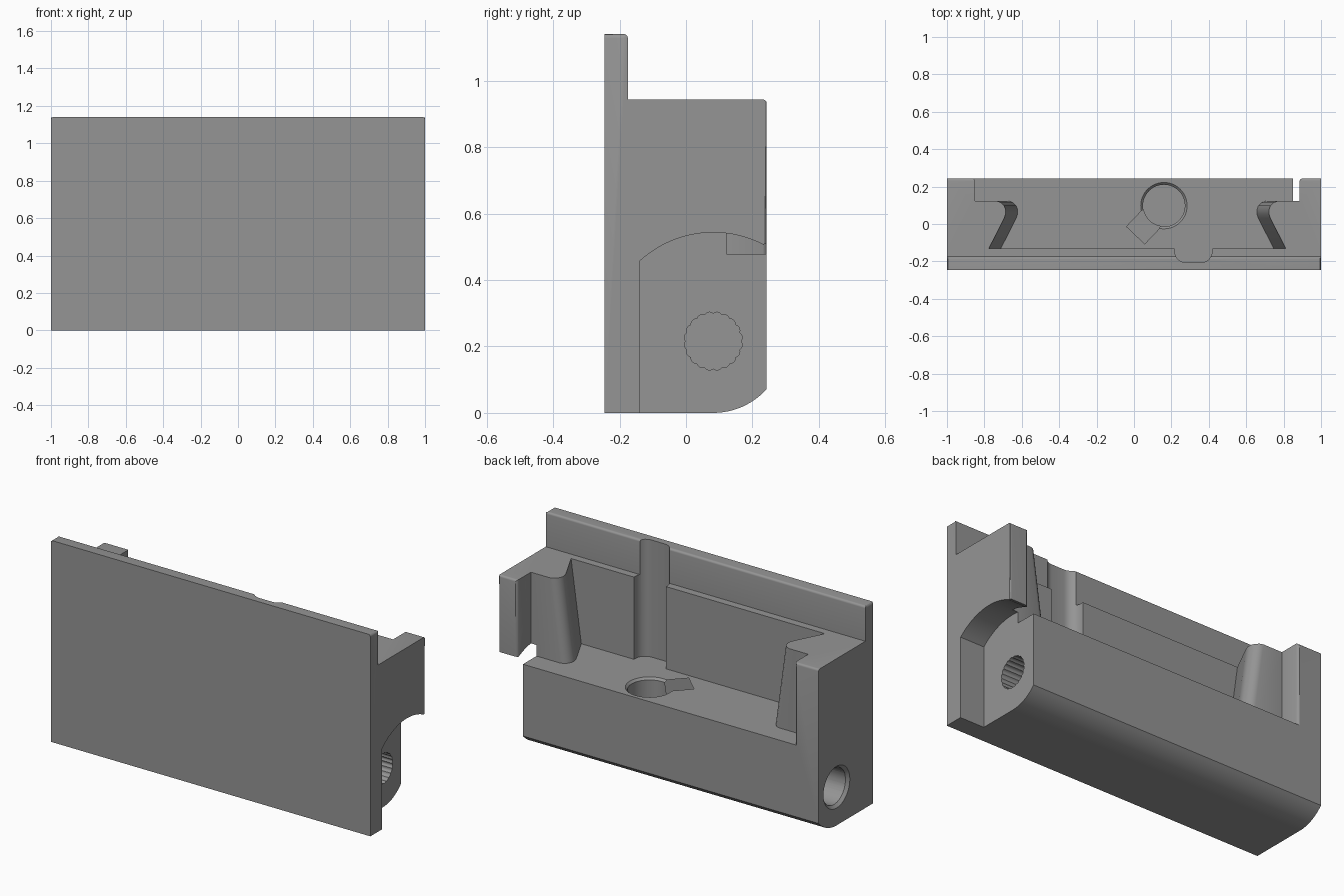
import bpy, bmesh, math
from mathutils import Vector

if "Cube" in bpy.data.objects:
    bpy.data.objects.remove(bpy.data.objects["Cube"])

FLOOR, TOP = 0.478, 0.943      # cavity floor and top of the side posts
PY, PZ = 0.082, 0.216          # axis of the end bores


def loft(name, lower, upper):
    """Closed solid between two matching 3D outlines."""
    bm = bmesh.new()
    a = [bm.verts.new(p) for p in lower]
    b = [bm.verts.new(p) for p in upper]
    n = len(a)
    bm.faces.new(a[::-1])
    bm.faces.new(b)
    for i in range(n):
        j = (i + 1) % n
        bm.faces.new((a[i], a[j], b[j], b[i]))
    bmesh.ops.recalc_face_normals(bm, faces=bm.faces)
    me = bpy.data.meshes.new(name)
    bm.to_mesh(me)
    bm.free()
    ob = bpy.data.objects.new(name, me)
    bpy.context.collection.objects.link(ob)
    return ob


def along_x(name, yz, x0, x1, yz2=None):
    return loft(name, [(x0, y, z) for y, z in yz], [(x1, y, z) for y, z in (yz2 or yz)])


def along_z(name, xy, z0, z1, xy2=None):
    return loft(name, [(x, y, z0) for x, y in xy], [(x, y, z1) for x, y in (xy2 or xy)])


def arc(cx, cy, r, a0, a1, n):
    return [(cx + r * math.cos(math.radians(a0 + (a1 - a0) * i / n)),
             cy + r * math.sin(math.radians(a0 + (a1 - a0) * i / n))) for i in range(n + 1)]


def circle(cx, cy, r, n=48):
    return arc(cx, cy, r, 0, 360, n)[:-1]


def cut(ob, cutter):
    m = ob.modifiers.new("cut", 'BOOLEAN')
    m.operation, m.solver, m.object = 'DIFFERENCE', 'EXACT', cutter
    bpy.context.view_layer.objects.active = ob
    bpy.ops.object.modifier_apply(modifier=m.name)
    bpy.data.objects.remove(cutter)


def round_edges(ob, test, width):
    """Round the edges whose two ends pass the test."""
    bm = bmesh.new()
    bm.from_mesh(ob.data)
    edges = [e for e in bm.edges if test(e.verts[0].co, e.verts[1].co)]
    if edges:
        bmesh.ops.bevel(bm, geom=edges, offset=width, segments=3, profile=0.5, affect='EDGES')
    bm.to_mesh(ob.data)
    bm.free()


# Body: side profile with a raised front plate and a rounded lower back edge
profile = [(-0.245, 0)] + arc(PY, PZ, PZ, -90, -41.8, 12)
profile += [(0.243, TOP - 0.012)] + arc(0.231, TOP - 0.012, 0.012, 30, 90, 3)
profile += [(-0.175, TOP)] + arc(-0.187, 1.128, 0.012, 0, 90, 4) + [(-0.245, 1.14)]
body = along_x("holder_body", profile, -1, 1)

# Rounded corners on the plate top and the right back edge
round_edges(body, lambda a, b: abs(a.x - b.x) < 1e-4 and min(a.z, b.z) > 1.139, 0.012)
round_edges(body, lambda a, b: min(a.x, b.x) > 0.999 and min(a.y, b.y) > 0.242
            and abs(a.z - b.z) > 0.3, 0.012)

# Dovetail cavity, its side walls leaning outward with height
side = [(0.855, 0.30), (0.855, 0.243), (0.8585, 0.235), (0.8675, 0.231), (0.8675, 0.12)]
side = [(0.8785, 0.30), (0.8785, 0.243), (0.871, 0.238), (0.8675, 0.231), (0.8675, 0.122)]
tip = [(0.685, 0.122), (0.665, 0.115), (0.648, 0.098), (0.639, 0.075), (0.640, 0.052),
       (0.648, 0.030), (0.730, -0.132)]


def cavity(shift):
    half = side + [(x + shift, y) for x, y in tip]
    return [(x + 0.0175, y) for x, y in half] + [(0.0175 - x, y) for x, y in half[::-1]]


cut(body, along_z("cavity_cutter", cavity(0), FLOOR, 1.0, cavity(0.072)))
round_edges(body, lambda a, b: abs(a.x - b.x) > 0.5 and max(a.y, b.y) < -0.13 and min(a.y, b.y) > -0.134
            and min(a.z, b.z) > 0.9, 0.014)

# Vertical groove in the plate
groove = [(0.215, -0.10), (0.218, -0.14)] + arc(0.278, -0.146, 0.06, 180, 270, 8)
groove += arc(0.358, -0.146, 0.06, 270, 360, 8) + [(0.421, -0.10)]
cut(body, along_z("groove_cutter", groove, FLOOR, 1.3))

# Arched clearance under the right post
arch = [(-0.14, -0.1), (0.4, -0.1), (0.4, 0.508), (0.235, 0.508)]
arch += arc(PY, PZ, 0.327, 62, 132.5, 20)
cut(body, along_x("arch_cutter", arch, 0.85, 1.2))

# Fluted bore in the right end
fluted = []
for i in range(100):
    a = 2 * math.pi * i / 100
    r = 0.083 + 0.005 * abs(math.sin(10 * a))
    fluted.append((PY + r * math.cos(a), PZ + r * math.sin(a)))
cut(body, along_x("fluted_bore_cutter", fluted, 0.35, 0.95))

# Chamfered bore in the left end
cut(body, along_x("bore_cutter", circle(PY, PZ, 0.102), -1.1, -0.35))
cut(body, along_x("bore_chamfer_cutter", circle(PY, PZ, 0.128), -1.01, -0.98, circle(PY, PZ, 0.098)))

# Round socket in the floor with a slanted side pocket
cx, cy = 0.16, 0.098
cut(body, along_z("socket_cutter", circle(cx, cy, 0.112), 0.35, 0.6))
cut(body, along_z("socket_chamfer_cutter", circle(cx, cy, 0.110), FLOOR - 0.014, FLOOR + 0.003,
                  circle(cx, cy, 0.127)))
d = Vector((-0.69, -0.724, 0)).normalized()
s = Vector((-d.y, d.x, 0))


def pocket(width, end):
    c = Vector((cx, cy, 0))
    return [(c + d * t + s * w, t) for t, w in
            ((0.05, -width), (end, -width), (end, width), (0.05, width))]


lower = [p + Vector((0, 0, 0.385 if t < 0.1 else 0.455)) for p, t in pocket(0.052, 0.205)]
upper = [p + Vector((0, 0, FLOOR + 0.002)) for p, t in pocket(0.068, 0.22)]
cut(body, loft("pocket_cutter", lower, upper))

# Single grey finish
grey = bpy.data.materials.new("grey")
grey.diffuse_color = (0.3, 0.3, 0.3, 1)
grey.use_nodes = True
grey.node_tree.nodes["Principled BSDF"].inputs["Base Color"].default_value = grey.diffuse_color
body.data.materials.clear()
body.data.materials.append(grey)
for f in body.data.polygons:
    f.material_index = 0
bpy.ops.object.select_all(action='DESELECT')
body.select_set(True)
bpy.context.view_layer.objects.active = body
bpy.ops.object.shade_smooth_by_angle(angle=math.radians(30))
